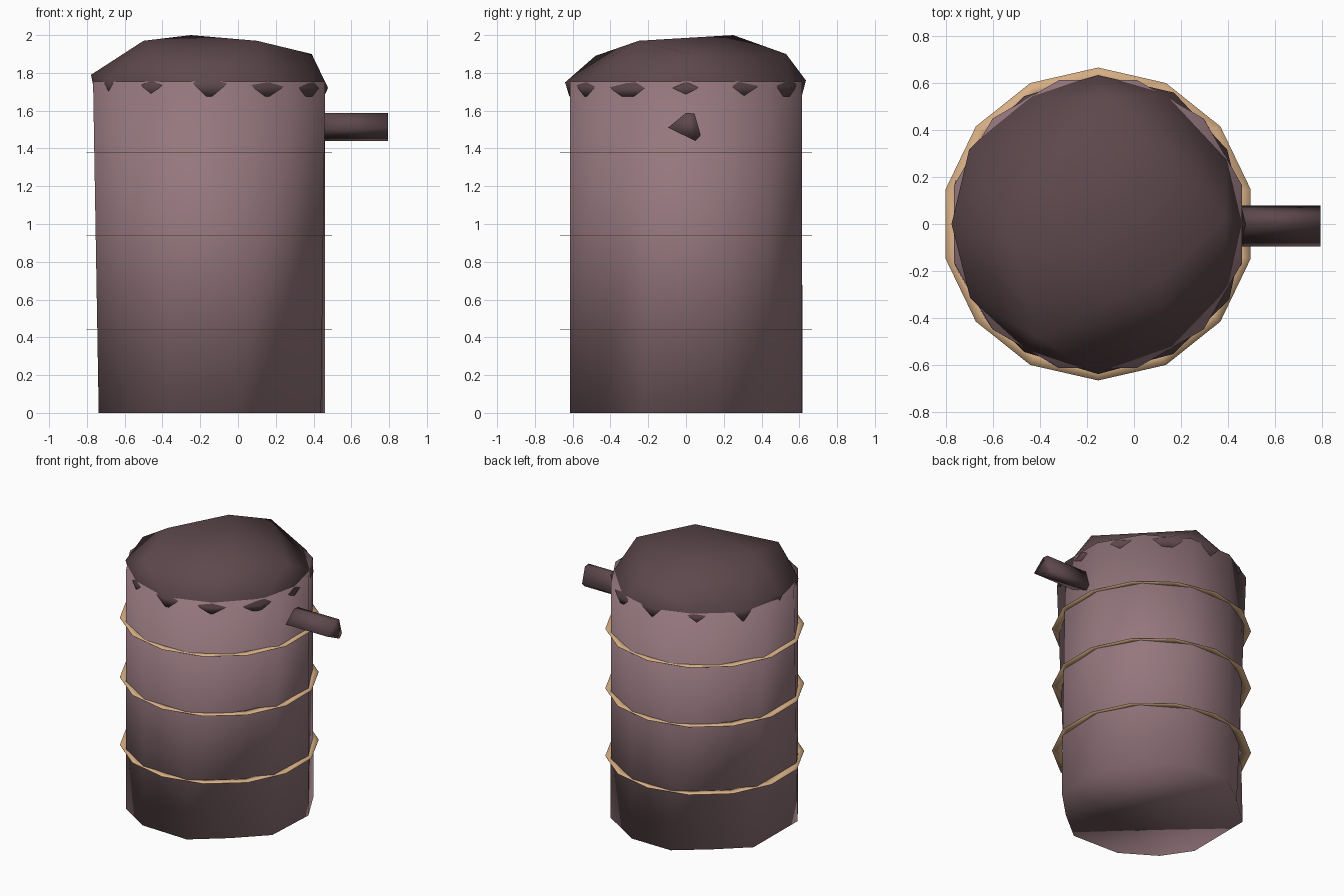
import bpy, bmesh
from math import cos, sin, radians

if "Cube" in bpy.data.objects:
    bpy.data.objects.remove(bpy.data.objects["Cube"])

CX = -0.153  # axis of the trunk


def material(name, rgb):
    m = bpy.data.materials.new(name)
    m.use_nodes = True
    m.diffuse_color = (*rgb, 1)
    m.node_tree.nodes["Principled BSDF"].inputs["Base Color"].default_value = (*rgb, 1)
    return m


bark = material("mauve bark", (0.30, 0.185, 0.208))
dark = material("dark bark", (0.11, 0.065, 0.073))
tan = material("tan band", (0.68, 0.43, 0.235))


def finish(name, bm, mat):
    bmesh.ops.recalc_face_normals(bm, faces=bm.faces)
    mesh = bpy.data.meshes.new(name)
    bm.to_mesh(mesh)
    bm.free()
    mesh.materials.append(mat)
    mesh.shade_smooth()
    ob = bpy.data.objects.new(name, mesh)
    bpy.context.collection.objects.link(ob)


def polar(bm, degrees, r, z):
    a = radians(degrees)
    return bm.verts.new((CX + r * cos(a), r * sin(a), z))


def ring(bm, n, r, z, turn):
    return [polar(bm, 360 * i / n + turn, r, z) for i in range(n)]


def bridge(bm, a, b):
    for i in range(len(a)):
        j = (i + 1) % len(a)
        bm.faces.new((a[i], a[j], b[j], b[i]))


# Trunk: twelve sides above, an uneven foot with two corners cut off
bm = bmesh.new()
foot = (15, 42, 75, 104, 130, 156, 203, 225, 251, 285, 312, 339)
low = [polar(bm, a, 0.58 if a in (130, 312) else 0.635, 0) for a in foot]
high = ring(bm, 12, 0.636, 1.755, 15)
bridge(bm, low, high)
bm.faces.new(low)
bm.faces.new(high)
finish("trunk", bm, bark)

# Crown: lumpy dome, widest at an uneven rim and curling into the trunk below it
bm = bmesh.new()
heights = (1.72, 1.73, 1.73, 1.76, 1.74, 1.76, 1.79, 1.76, 1.73, 1.75, 1.73, 1.72)
radii = (0.63, 0.635, 0.647, 0.635, 0.63, 0.635, 0.625, 0.63, 0.63, 0.64, 0.64, 0.645)
for i, (z, r) in enumerate(zip(heights, radii)):
    polar(bm, 30 * i, r, z)
    polar(bm, 30 * i, 0.965 * r, 1.675)
for p in ((-0.25, 0.25, 2), (-0.5, -0.1, 1.97), (0.1, -0.25, 1.97),
          (0.39, 0.02, 1.9), (-0.42, -0.48, 1.89), (-0.1, 0.53, 1.9)):
    bm.verts.new(p)
bmesh.ops.convex_hull(bm, input=bm.verts)
finish("crown", bm, dark)

# Branch stub: short five-sided prism
bm = bmesh.new()
section = ((-0.095, 1.51), (0.0, 1.588), (0.045, 1.585), (0.078, 1.47), (0.05, 1.44))
inner = [bm.verts.new((0.42, y, z)) for y, z in section]
outer = [bm.verts.new((0.795, y, z)) for y, z in section]
bridge(bm, inner, outer)
bm.faces.new(inner)
bm.faces.new(outer)
finish("branch_stub", bm, dark)

# Thin bands around the trunk
for k, z in enumerate((0.44, 0.94, 1.38)):
    bm = bmesh.new()
    loops = [ring(bm, 14, r, z + h, 180 / 14)
             for r, h in ((0.6, -0.001), (0.667, -0.001), (0.667, 0.001), (0.6, 0.001))]
    for i in range(4):
        bridge(bm, loops[i], loops[(i + 1) % 4])
    finish(f"band_{k + 1}", bm, tan)
